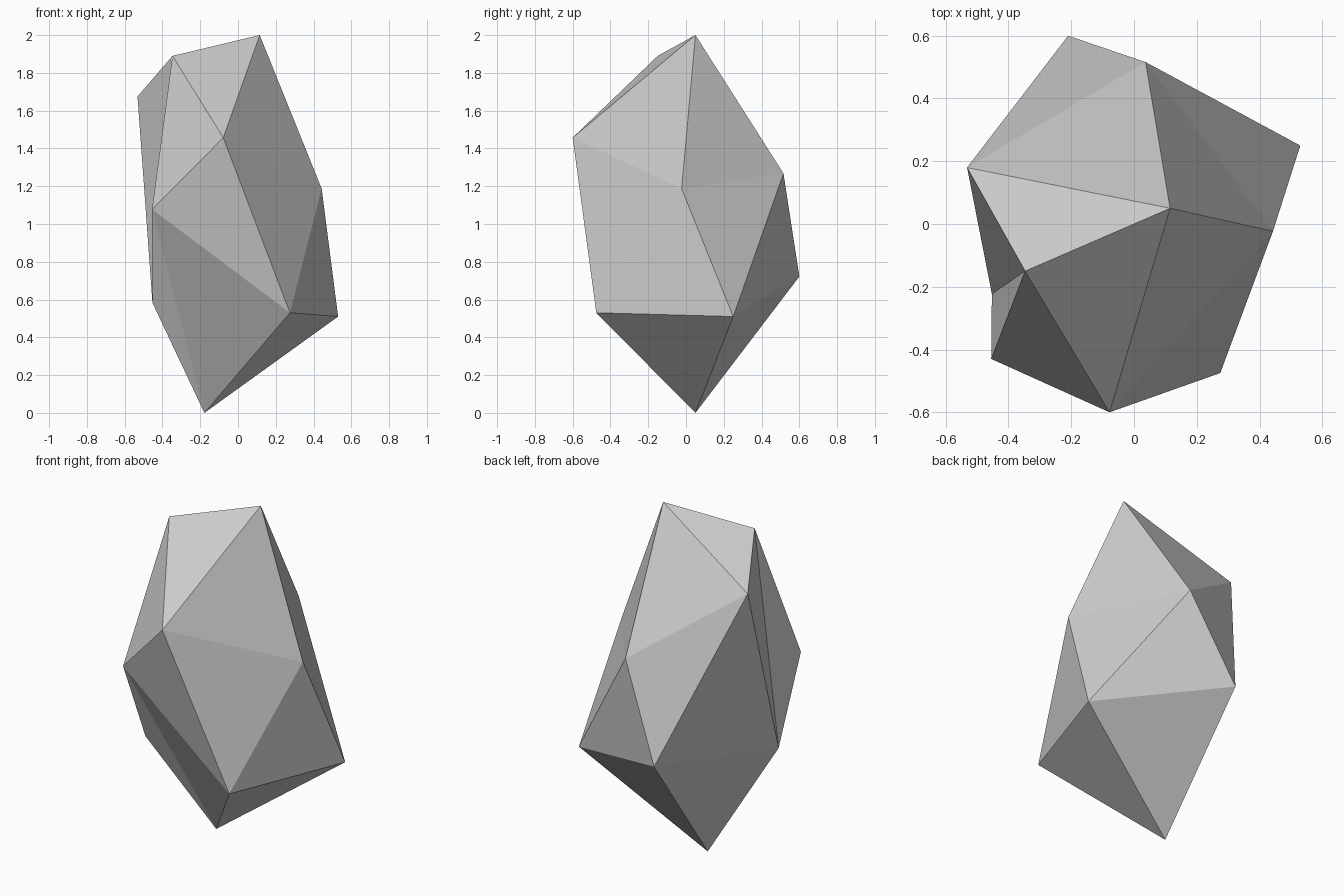
import bpy
import bmesh

if "Cube" in bpy.data.objects:
    bpy.data.objects.remove(bpy.data.objects["Cube"])

# Faceted rock: a distorted icosahedron made of two poles and two staggered rings
TOP = (0.115, 0.05, 2.0)
BOTTOM = (-0.178, 0.05, 0.0)
UPPER = [(-0.347, -0.15, 1.89), (-0.078, -0.60, 1.457), (0.443, -0.023, 1.187),
         (0.037, 0.516, 1.268), (-0.532, 0.18, 1.675)]
LOWER = [(-0.455, -0.43, 1.078), (0.275, -0.475, 0.53), (0.53, 0.25, 0.51),
         (-0.21, 0.60, 0.722), (-0.453, -0.223, 0.583)]

bm = bmesh.new()
top, bottom = bm.verts.new(TOP), bm.verts.new(BOTTOM)
upper = [bm.verts.new(p) for p in UPPER]
lower = [bm.verts.new(p) for p in LOWER]

# Caps and zigzag band, one sector at a time
for i in range(5):
    j = (i + 1) % 5
    bm.faces.new((top, upper[i], upper[j]))
    bm.faces.new((upper[i], lower[i], upper[j]))
    bm.faces.new((lower[i], lower[j], upper[j]))
    bm.faces.new((bottom, lower[j], lower[i]))

mesh = bpy.data.meshes.new("rock")
bm.to_mesh(mesh)
bm.free()
rock = bpy.data.objects.new("rock", mesh)
bpy.context.collection.objects.link(rock)
